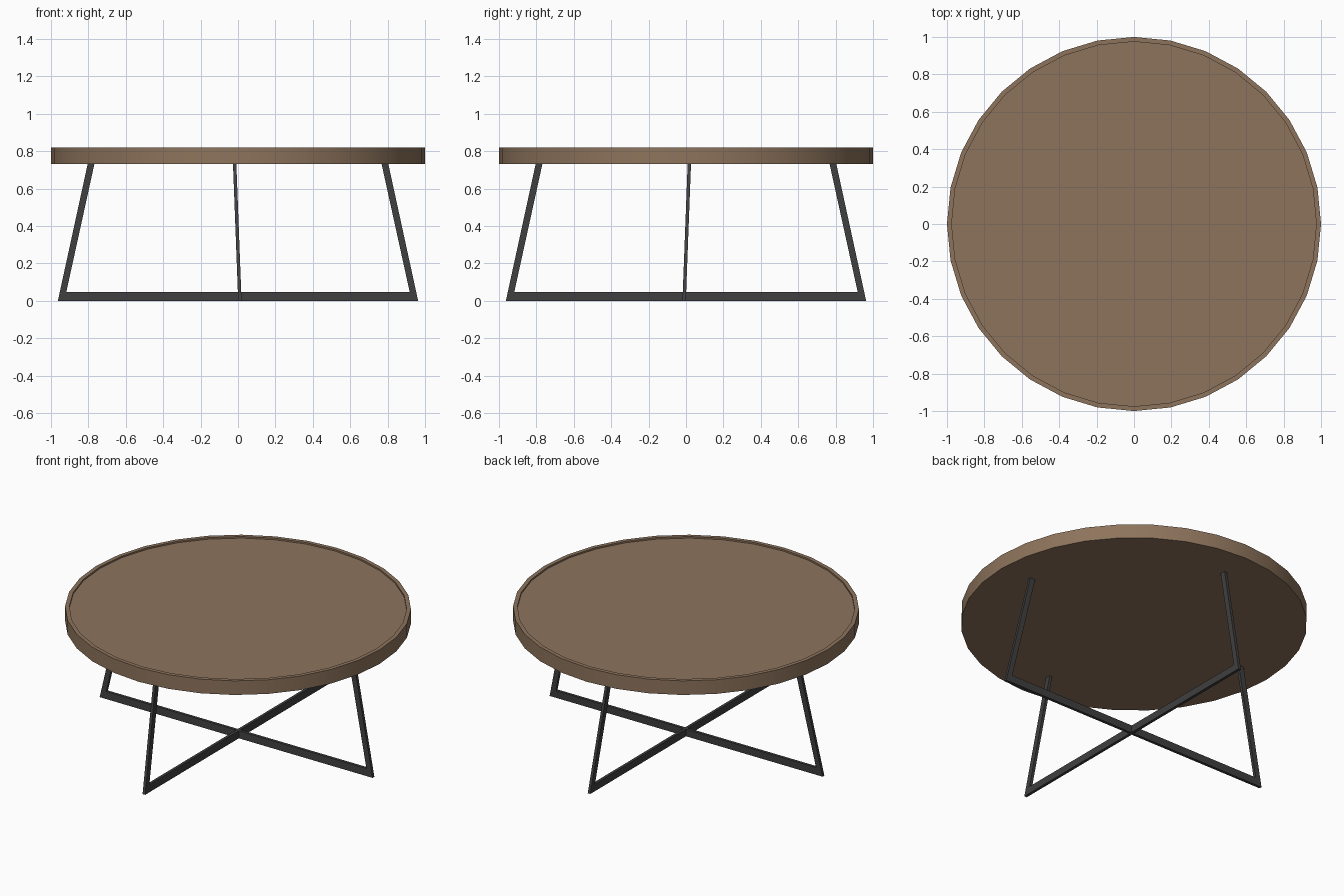
import bpy, bmesh, math
from mathutils import Matrix

if "Cube" in bpy.data.objects:
    bpy.data.objects.remove(bpy.data.objects["Cube"])

SIDES = 32
H = 0.735           # leg tops, just inside the table top


def material(name, rgb):
    m = bpy.data.materials.new(name)
    m.diffuse_color = (*rgb, 1.0)
    m.use_nodes = True
    m.node_tree.nodes["Principled BSDF"].inputs["Base Color"].default_value = m.diffuse_color
    return m


def make_object(name, bm, mat):
    bmesh.ops.recalc_face_normals(bm, faces=bm.faces)
    me = bpy.data.meshes.new(name)
    bm.to_mesh(me)
    bm.free()
    me.materials.append(mat)
    ob = bpy.data.objects.new(name, me)
    bpy.context.collection.objects.link(ob)
    return ob


wood = material("wood", (0.27, 0.175, 0.108))
metal = material("dark_metal", (0.05, 0.05, 0.05))

# Table top: round slab with a thin raised rim
bm = bmesh.new()
rings = []
for r, z in [(1.0, 0.73), (1.0, 0.82), (0.975, 0.82), (0.975, 0.81)]:
    rings.append([bm.verts.new((r * math.cos(a), r * math.sin(a), z))
                  for a in (2 * math.pi * i / SIDES for i in range(SIDES))])
for lo, hi in zip(rings, rings[1:]):
    for i in range(SIDES):
        j = (i + 1) % SIDES
        bm.faces.new((lo[i], lo[j], hi[j], hi[i]))
bm.faces.new(rings[0])
bm.faces.new(rings[-1])
top = make_object("table_top", bm, wood)
bpy.context.view_layer.objects.active = top
top.select_set(True)
bpy.ops.object.shade_smooth_by_angle(angle=math.radians(30))


# Leg frames: flat U-shaped bars, slightly tilted, crossing at the floor
def leg_frame(name, angle):
    half = [(0.963, 0.0), (0.803, H), (0.767, H), (0.918, 0.047)]
    outline = half + [(-x, z) for x, z in reversed(half)]
    t = 0.009
    bm = bmesh.new()
    sides = [[bm.verts.new((x, -0.01 + 0.038 * z + s * t, z)) for x, z in outline]
             for s in (-1, 1)]
    n = len(outline)
    # leg, crossbar and leg as separate quads on each flat side
    for v in sides:
        for quad in ((0, 1, 2, 3), (0, 3, 4, 7), (4, 5, 6, 7)):
            bm.faces.new([v[i] for i in quad])
    for i in range(n):
        j = (i + 1) % n
        bm.faces.new((sides[0][i], sides[0][j], sides[1][j], sides[1][i]))
    bmesh.ops.rotate(bm, verts=bm.verts, cent=(0, 0, 0),
                     matrix=Matrix.Rotation(angle, 3, 'Z'))
    return make_object(name, bm, metal)


leg_frame("leg_frame_sideways", 0)
leg_frame("leg_frame_front_to_back", math.pi / 2)
